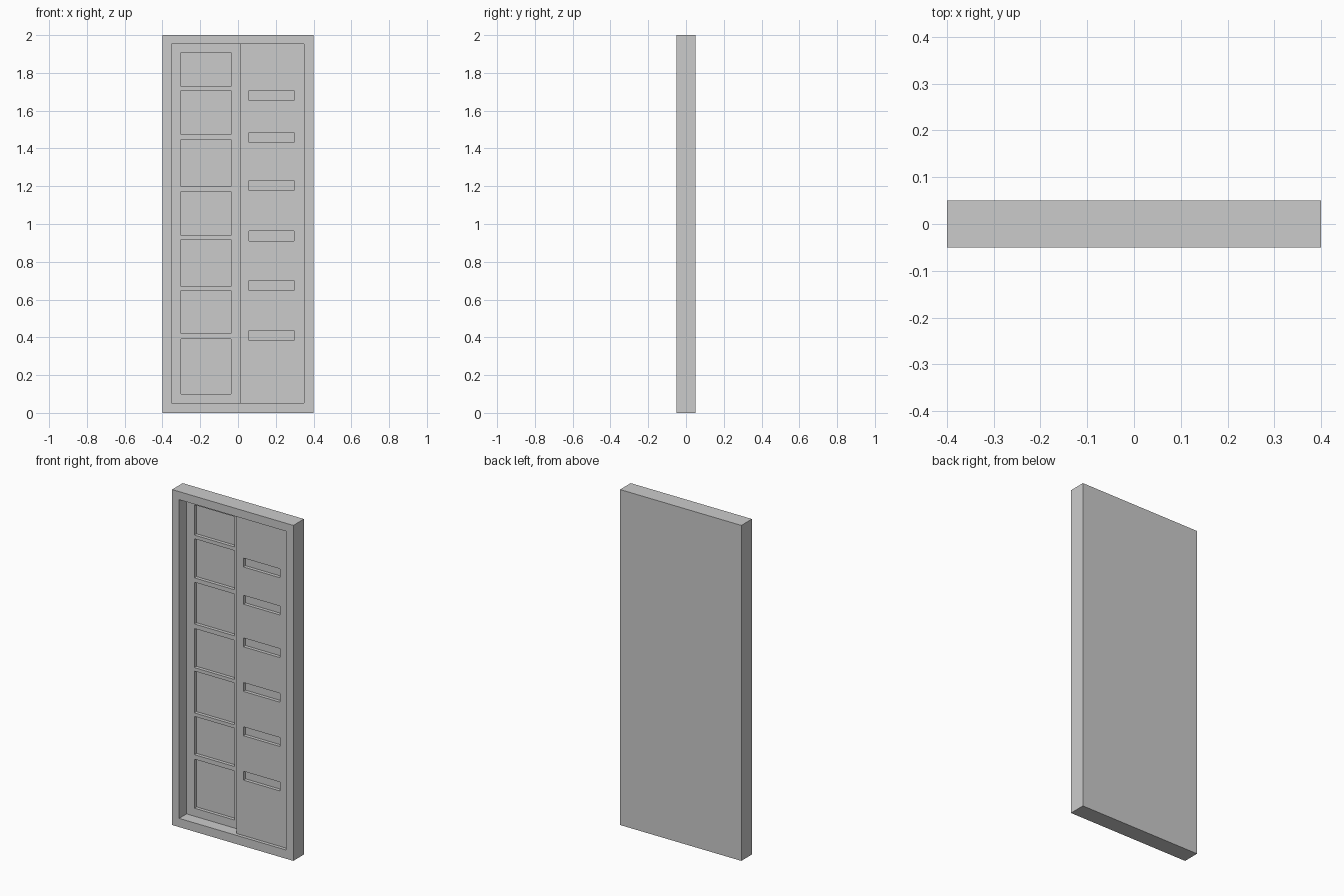
import bpy
import bmesh

if "Cube" in bpy.data.objects:
    bpy.data.objects.remove(bpy.data.objects["Cube"])


def prism(bm, profile, z0, z1):
    """Extrude an xy outline from z0 up to z1."""
    face = bm.faces.new([bm.verts.new((x, y, z0)) for x, y in profile])
    ext = bmesh.ops.extrude_face_region(bm, geom=[face])["geom"]
    top = [v for v in ext if isinstance(v, bmesh.types.BMVert)]
    bmesh.ops.translate(bm, verts=top, vec=(0, 0, z1 - z0))


def rect(x0, x1, y0, y1):
    return [(x0, y0), (x1, y0), (x1, y1), (x0, y1)]


def make(name, prisms):
    bm = bmesh.new()
    for profile, z0, z1 in prisms:
        prism(bm, profile, z0, z1)
    bmesh.ops.recalc_face_normals(bm, faces=bm.faces[:])
    mesh = bpy.data.meshes.new(name)
    bm.to_mesh(mesh)
    bm.free()
    obj = bpy.data.objects.new(name, mesh)
    bpy.context.collection.objects.link(obj)
    return obj


def cut(target, cutter):
    cutter.hide_render = True
    mod = target.modifiers.new("cut", 'BOOLEAN')
    mod.operation = 'DIFFERENCE'
    mod.solver = 'EXACT'
    mod.object = cutter
    bpy.context.view_layer.objects.active = target
    bpy.ops.object.modifier_apply(modifier=mod.name)
    bpy.data.objects.remove(cutter)


# Solid slab
panel = make("recessed_panel", [(rect(-0.4, 0.4, -0.05, 0.05), 0, 2)])

# Stepped opening: deep on the left, shallow on the right
step = [(-0.353, -0.1), (0.35, -0.1), (0.35, -0.03),
        (0.01, -0.03), (0.01, 0.02), (-0.353, 0.02)]
cut(panel, make("opening_cutter", [(step, 0.052, 1.952)]))

# Column of square pockets on the left
pockets = [(0.10, 0.392), (0.419, 0.647), (0.668, 0.917), (0.938, 1.171),
           (1.198, 1.447), (1.473, 1.706), (1.728, 1.908)]
cut(panel, make("pocket_cutter",
                [(rect(-0.302, -0.037, 0.0, 0.04), a, b) for a, b in pockets]))

# Column of narrow slots on the right
slots = [0.382, 0.647, 0.911, 1.177, 1.431, 1.653]
cut(panel, make("slot_cutter",
                [(rect(0.057, 0.297, -0.04, -0.01), z, z + 0.053) for z in slots]))
